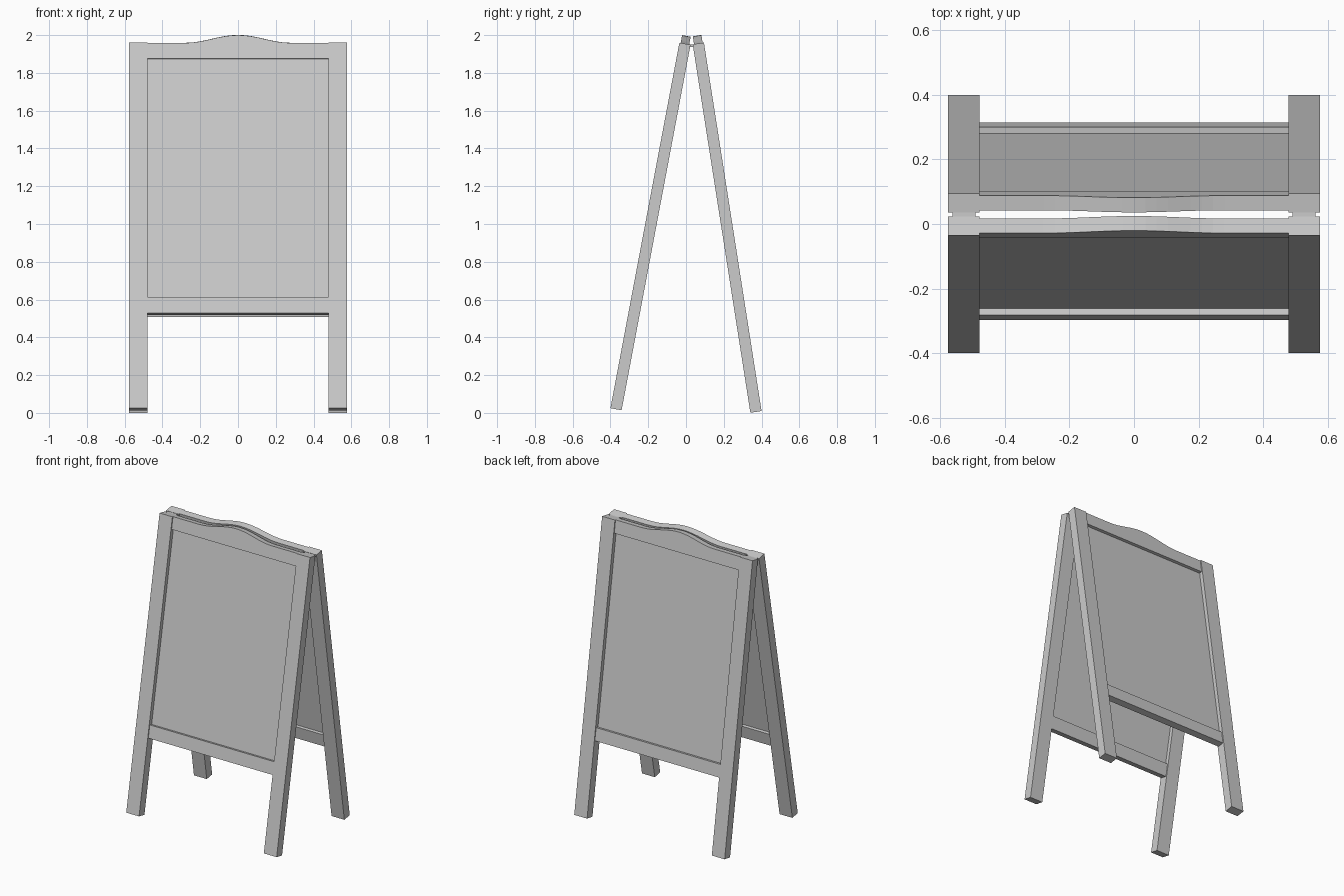
import bpy, bmesh, math
from mathutils import Matrix, Vector

if "Cube" in bpy.data.objects:
    bpy.data.objects.remove(bpy.data.objects["Cube"])


def prism(name, outline, y0, y1, frame):
    """Extrude an x-z outline from y0 to y1, then place it in the frame."""
    bm = bmesh.new()
    face = bm.faces.new([bm.verts.new((x, y0, z)) for x, z in outline])
    ext = bmesh.ops.extrude_face_region(bm, geom=[face])
    moved = [g for g in ext["geom"] if isinstance(g, bmesh.types.BMVert)]
    bmesh.ops.translate(bm, verts=moved, vec=(0, y1 - y0, 0))
    bmesh.ops.recalc_face_normals(bm, faces=bm.faces)
    mesh = bpy.data.meshes.new(name)
    bm.to_mesh(mesh)
    bm.free()
    obj = bpy.data.objects.new(name, mesh)
    obj.matrix_world = frame
    bpy.context.collection.objects.link(obj)
    return obj


def rect(x0, x1, z0, z1):
    return [(x0, z0), (x1, z0), (x1, z1), (x0, z1)]


INNER, OUTER, DEPTH, INSET = 0.478, 0.576, 0.06, 0.007
ARCH_W, ARCH_H, STEPS = 0.28, 0.042, 16


def build_side(label, frame, length):
    # Legs
    for side, s in (("left", -1), ("right", 1)):
        x0, x1 = sorted((s * INNER, s * OUTER))
        prism(f"{label}_{side}_leg", rect(x0, x1, 0, length), 0, DEPTH, frame)

    # Bottom rail
    prism(f"{label}_bottom_rail", rect(-INNER, INNER, 0.513, 0.60),
          INSET, DEPTH - INSET, frame)

    # Top rail with a raised bell-shaped centre
    top = [(-INNER, 1.885), (INNER, 1.885), (INNER, length)]
    for i in range(STEPS + 1):
        x = ARCH_W * (1 - 2 * i / STEPS)
        top.append((x, length + ARCH_H * 0.5 * (1 + math.cos(math.pi * x / ARCH_W))))
    top.append((-INNER, length))
    prism(f"{label}_top_rail", top, INSET, DEPTH - INSET, frame)

    # Recessed writing board
    prism(f"{label}_board", rect(-INNER, INNER, 0.59, 1.895), 0.027, 0.033, frame)


# Leaning front and back frames
front = Matrix.Translation((0, -0.40, 0.025)) @ Matrix.Rotation(-math.radians(10.68), 4, 'X')
back = (Matrix.Translation((0, 0.40, 0.01)) @ Matrix.Rotation(math.pi, 4, 'Z')
        @ Matrix.Rotation(-math.radians(8.89), 4, 'X'))
build_side("front", front, 1.969)
build_side("back", back, 1.974)

# Hinges bridging the leg tops
for side, s in (("left", -1), ("right", 1)):
    x = s * 0.527
    prism(f"{side}_hinge", rect(x - 0.036, x + 0.036, 1.938, 1.949),
          0.022, 0.038, Matrix.Identity(4))
